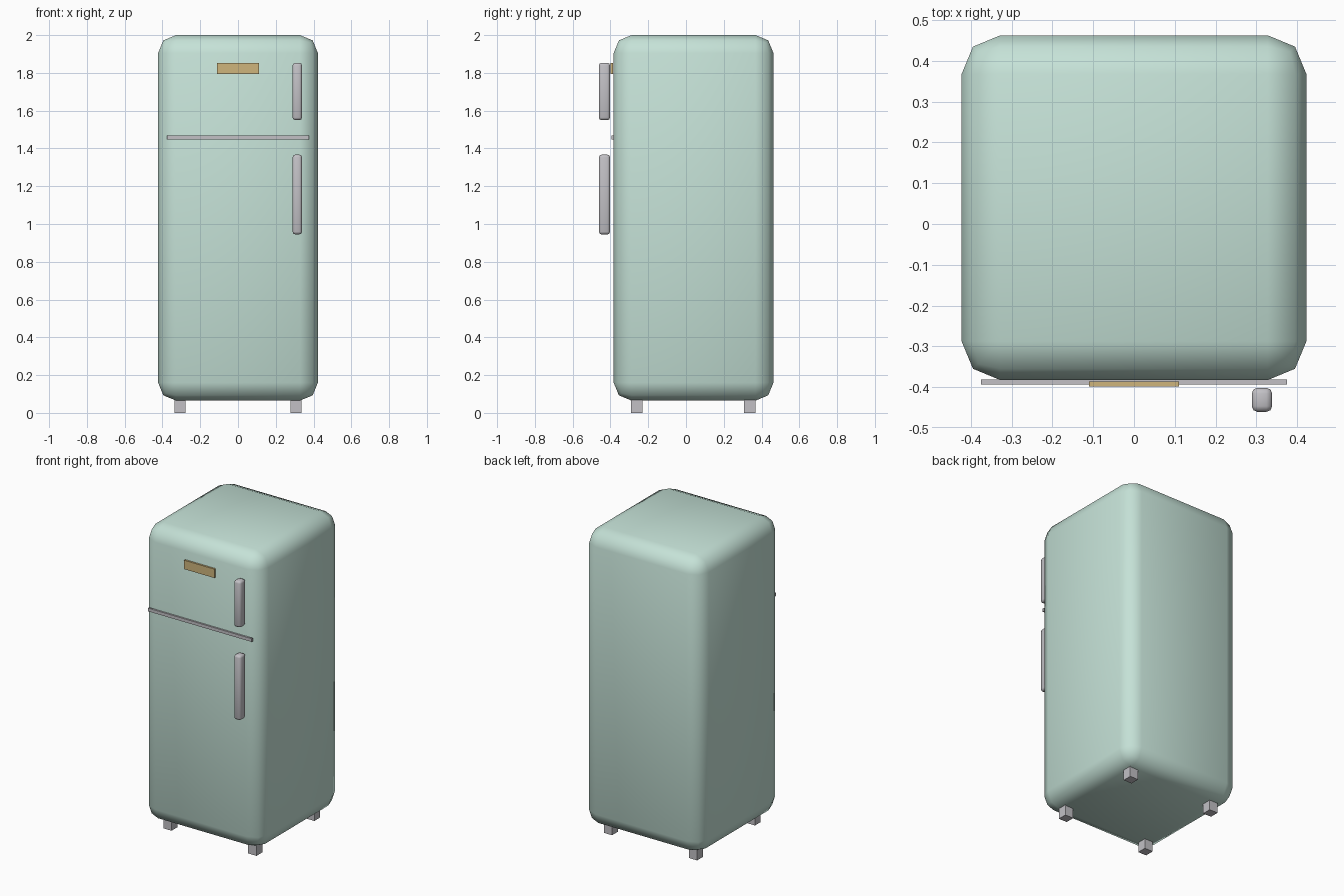
import bpy

if "Cube" in bpy.data.objects:
    bpy.data.objects.remove(bpy.data.objects["Cube"])

def material(name, rgb):
    m = bpy.data.materials.new(name)
    m.diffuse_color = (*rgb, 1)
    m.use_nodes = True
    m.node_tree.nodes["Principled BSDF"].inputs["Base Color"].default_value = m.diffuse_color
    return m

def box(name, lo, hi, mat=None, bevel=0, segments=2):
    """Box between two corners, optionally with rounded, smooth edges."""
    bpy.ops.mesh.primitive_cube_add(size=1, location=[(a + b) / 2 for a, b in zip(lo, hi)])
    ob = bpy.context.object
    ob.name = name
    ob.scale = [b - a for a, b in zip(lo, hi)]
    bpy.ops.object.transform_apply(location=False, rotation=False, scale=True)
    if mat:
        ob.data.materials.append(mat)
    if bevel:
        mod = ob.modifiers.new("round", 'BEVEL')
        mod.width = bevel
        mod.segments = segments
        bpy.ops.object.modifier_apply(modifier=mod.name)
        bpy.ops.object.shade_smooth()
    return ob

mint = material("mint enamel", (0.56, 0.76, 0.68))
brass = material("brass", (0.62, 0.46, 0.20))
chrome = material("chrome", (0.54, 0.53, 0.56))

# Rounded cabinet
box("cabinet", (-0.423, -0.383, 0.065), (0.423, 0.463, 2.0), mint, 0.095)

# Trim strip between the freezer and fridge doors, and blank badge plate
box("door_trim", (-0.375, -0.394, 1.447), (0.375, -0.382, 1.468), chrome)
box("badge_plate", (-0.11, -0.399, 1.795), (0.11, -0.387, 1.853), brass)

# Door handles
for name, z0, z1 in (("freezer_handle", 1.55, 1.853), ("fridge_handle", 0.945, 1.367)):
    box(name, (0.289, -0.461, z0), (0.339, -0.402, z1), chrome, 0.014)

# Four square feet
for side, x in (("left", -0.307), ("right", 0.307)):
    for end, y in (("front", -0.26), ("back", 0.337)):
        box(f"{end}_{side}_foot", (x - 0.03, y - 0.03, 0), (x + 0.03, y + 0.03, 0.07), chrome)
